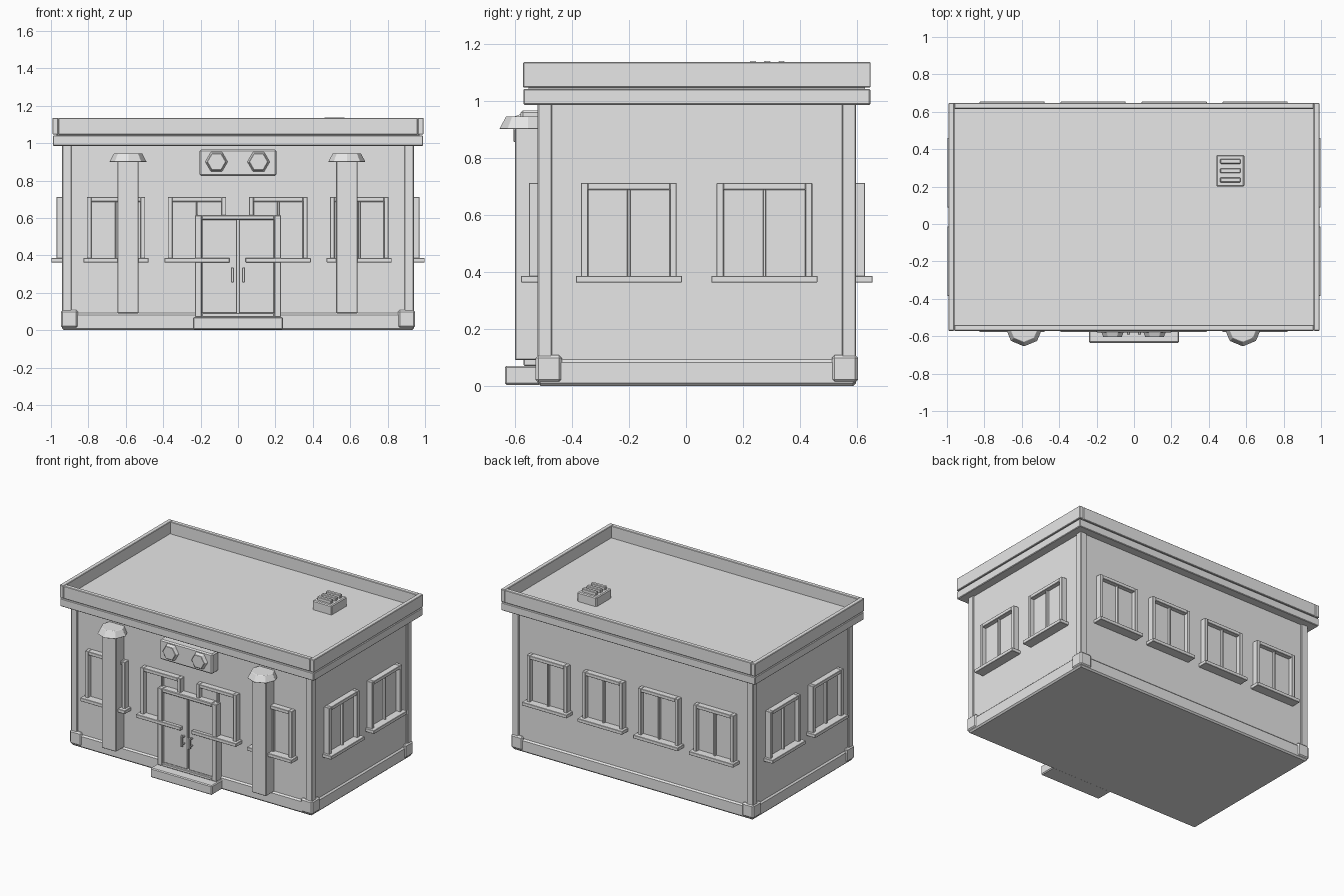
import bpy, bmesh
from math import pi, radians
from mathutils import Matrix, Vector

cube = bpy.data.objects.get("Cube")
if cube:
    bpy.data.objects.remove(cube, do_unlink=True)

grey = bpy.data.materials.new("plain_grey")
grey.use_nodes = True
grey.diffuse_color = (0.8, 0.8, 0.8, 1)
grey.node_tree.nodes["Principled BSDF"].inputs["Base Color"].default_value = (0.8, 0.8, 0.8, 1)

CENTRE_Y = 0.038          # middle of the building's depth
HALF_X, HALF_Y = 0.93, 0.548   # wall planes
FRONT = CENTRE_Y - HALF_Y


def box(bm, x0, x1, y0, y1, z0, z1):
    size = Matrix.Diagonal((x1 - x0, y1 - y0, z1 - z0, 1))
    mid = Matrix.Translation(((x0 + x1) / 2, (y0 + y1) / 2, (z0 + z1) / 2))
    bmesh.ops.create_cube(bm, size=1, matrix=mid @ size)


def finish(name, bm, bevel=0.004, matrix=None):
    mesh = bpy.data.meshes.new(name)
    bm.to_mesh(mesh)
    bm.free()
    mesh.materials.append(grey)
    obj = bpy.data.objects.new(name, mesh)
    bpy.context.collection.objects.link(obj)
    if matrix:
        obj.matrix_world = matrix
    if bevel:
        mod = obj.modifiers.new("edge_bevel", 'BEVEL')
        mod.width, mod.segments = bevel, 1
    return obj


def block(name, *bounds, bevel=0.004):
    bm = bmesh.new()
    box(bm, *bounds)
    return finish(name, bm, bevel)


def rim(bm, x, y, width, z0, z1):
    """Rectangular ring of four bars around the building's centre."""
    c = CENTRE_Y
    for s in (-1, 1):
        a, b = sorted((s * x, s * (x - width)))
        box(bm, a, b, c - y, c + y, z0, z1)
        a, b = sorted((c + s * y, c + s * (y - width)))
        box(bm, width - x, x - width, a, b, z0, z1)


# Walls and plinth
block("walls", -HALF_X, HALF_X, FRONT, CENTRE_Y + HALF_Y, 0.01, 1.0, bevel=0)
block("plinth", -0.94, 0.94, CENTRE_Y - 0.558, CENTRE_Y + 0.558, 0, 0.092, bevel=0.01)

# Corner posts with their foot blocks
for sx in (-1, 1):
    for sy in (-1, 1):
        for name, outer, inner, z0, z1, bev in (
                ("corner_post", 0, 0.05, 0.09, 0.99, 0.004),
                ("corner_foot", -0.007, 0.085, 0.012, 0.108, 0.01)):
            xs = sorted((sx * (0.94 - outer), sx * (0.94 - inner)))
            ys = sorted((CENTRE_Y + sy * (0.558 - outer), CENTRE_Y + sy * (0.558 - inner)))
            block(name, *xs, *ys, z0, z1, bevel=bev)

# Roof slab and parapet
block("roof_slab", -0.99, 0.99, CENTRE_Y - 0.608, CENTRE_Y + 0.608, 0.985, 1.041)
block("roof_deck", -0.97, 0.97, CENTRE_Y - 0.59, CENTRE_Y + 0.59, 1.03, 1.05, bevel=0)
bm = bmesh.new()
rim(bm, 0.992, 0.609, 0.031, 1.046, 1.135)
finish("parapet", bm, 0.003)

# Roof vent with three slats
block("roof_vent", 0.44, 0.59, 0.2, 0.37, 1.04, 1.115, bevel=0.006)
bm = bmesh.new()
for y in (0.235, 0.285, 0.335):
    box(bm, 0.46, 0.57, y - 0.013, y + 0.013, 1.11, 1.138)
finish("vent_slats", bm)


# Windows, modelled facing -y with the wall plane at y = 0
def window(name, width, matrix):
    w, top, bottom, bar = width / 2, 0.712, 0.38, 0.024
    bm = bmesh.new()
    for s in (-1, 1):
        a, b = sorted((s * w, s * (w - bar)))
        box(bm, a, b, -0.041, 0.01, bottom, top)
    box(bm, bar - w, w - bar, -0.041, 0.01, top - bar, top)
    box(bm, -0.006, 0.006, -0.03, 0.01, bottom, top - bar)
    box(bm, bar - w, w - bar, -0.012, 0.01, bottom, top - bar)
    box(bm, -w - 0.018, w + 0.018, -0.068, 0.01, 0.362, 0.386)
    finish(name, bm, 0.002, matrix)


def on_wall(x, y, turn):
    return Matrix.Translation((x, y, 0)) @ Matrix.Rotation(turn, 4, 'Z')


for x in (-0.652, -0.219, 0.215, 0.648):
    window("front_window", 0.312, on_wall(x, FRONT, 0))
    window("back_window", 0.312, on_wall(x, CENTRE_Y + HALF_Y, pi))
for y in (-0.2, 0.275):
    window("left_window", 0.335, on_wall(HALF_X, y, pi / 2))
    window("right_window", 0.335, on_wall(-HALF_X, y, -pi / 2))

# Front step and double door
block("front_step", -0.24, 0.24, -0.635, FRONT, 0.004, 0.07, bevel=0.006)
bm = bmesh.new()
for s in (-1, 1):
    a, b = sorted((s * 0.23, s * 0.193))
    box(bm, a, b, -0.57, FRONT, 0.07, 0.615)
box(bm, -0.193, 0.193, -0.57, FRONT, 0.59, 0.615)
box(bm, -0.193, 0.193, -0.57, FRONT, 0.07, 0.092)
finish("door_frame", bm)
for s, side in ((-1, "right"), (1, "left")):
    a, b = sorted((s * 0.005, s * 0.193))
    block(side + "_door", a, b, -0.555, FRONT, 0.09, 0.592)
    bm = bmesh.new()
    box(bm, s * 0.03 - 0.008, s * 0.03 + 0.008, -0.592, -0.576, 0.255, 0.335)
    for z in (0.27, 0.32):
        box(bm, s * 0.03 - 0.006, s * 0.03 + 0.006, -0.58, -0.55, z - 0.006, z + 0.006)
    finish(side + "_door_handle", bm, 0.003)


# Faceted frustum helper
def frustum(name, sides, r1, r2, depth, matrix):
    bm = bmesh.new()
    bmesh.ops.create_cone(bm, cap_ends=True, segments=sides, radius1=r1,
                          radius2=r2, depth=depth)
    return finish(name, bm, 0.002, matrix)


# Front pillars with flared octagonal caps
for x in (-0.588, 0.582):
    block("pillar", x - 0.057, x + 0.057, -0.6, FRONT, 0.09, 0.905)
    frustum("pillar_cap", 8, 0.1, 0.076, 0.045, Matrix.Translation((x, -0.555, 0.9225)))

# Wall panel with two six-sided lamps
block("lamp_panel", -0.205, 0.205, -0.58, FRONT, 0.825, 0.966, bevel=0.008)
for x in (-0.115, 0.11):
    turn = Matrix.Rotation(radians(90), 4, 'X') @ Matrix.Rotation(radians(30), 4, 'Z')
    frustum("lamp", 6, 0.062, 0.05, 0.03, Matrix.Translation((x, -0.59, 0.9)) @ turn)
